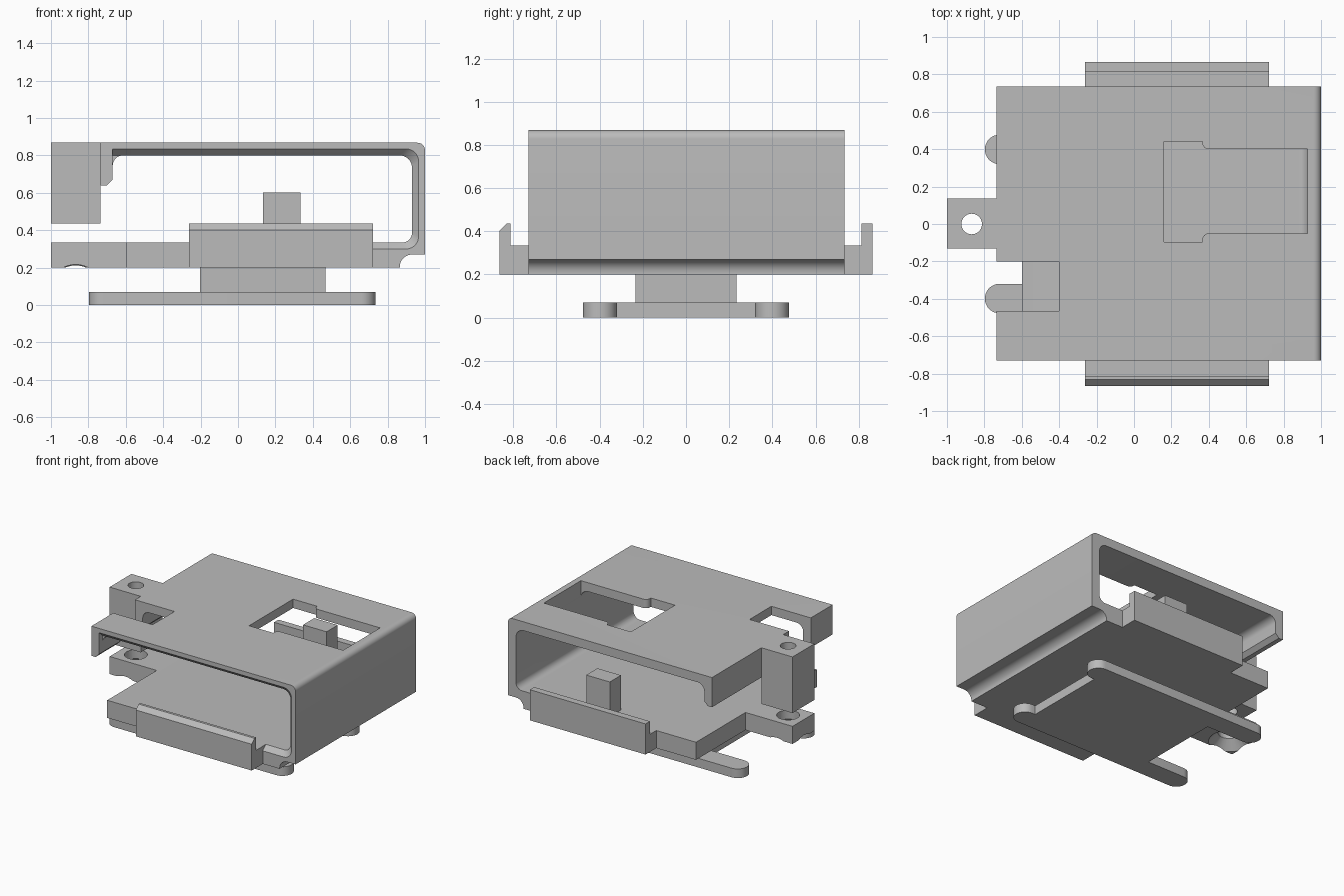
import bpy, bmesh, math
from mathutils import Vector

if "Cube" in bpy.data.objects:
    bpy.data.objects.remove(bpy.data.objects["Cube"])

grey = bpy.data.materials.new("plain_grey")
grey.use_nodes = True
grey.diffuse_color = (0.5, 0.5, 0.5, 1)
grey.node_tree.nodes["Principled BSDF"].inputs["Base Color"].default_value = (0.5, 0.5, 0.5, 1)


def rounded(corners, steps=8):
    """Turn corners (u, v[, radius]) into an outline with arcs."""
    out = []
    n = len(corners)
    for i, c in enumerate(corners):
        p = Vector(c[:2])
        if len(c) < 3:
            out.append(p)
            continue
        a = (Vector(corners[i - 1][:2]) - p).normalized()
        b = (Vector(corners[(i + 1) % n][:2]) - p).normalized()
        half = a.angle(b) / 2
        centre = p + (a + b).normalized() * c[2] / math.sin(half)
        start = p + a * c[2] / math.tan(half) - centre
        end = p + b * c[2] / math.tan(half) - centre
        sweep = start.angle_signed(end)
        for k in range(steps + 1):
            t = -sweep * k / steps
            out.append(centre + Vector((start.x * math.cos(t) - start.y * math.sin(t),
                                        start.x * math.sin(t) + start.y * math.cos(t))))
    return out


def loft(name, first, second, axis, lo, hi):
    """Join two matching outlines lying across an axis."""
    place = {"x": lambda p, d: (d, p[0], p[1]),
             "y": lambda p, d: (p[0], d, p[1]),
             "z": lambda p, d: (p[0], p[1], d)}[axis]
    bm = bmesh.new()
    a = [bm.verts.new(place(p, lo)) for p in first]
    b = [bm.verts.new(place(p, hi)) for p in second]
    bm.faces.new(a)
    bm.faces.new(b[::-1])
    for i in range(len(a)):
        j = (i + 1) % len(a)
        bm.faces.new((a[i], b[i], b[j], a[j]))
    bmesh.ops.recalc_face_normals(bm, faces=bm.faces)
    mesh = bpy.data.meshes.new(name)
    bm.to_mesh(mesh)
    bm.free()
    mesh.materials.append(grey)
    ob = bpy.data.objects.new(name, mesh)
    bpy.context.collection.objects.link(ob)
    return ob


def prism(name, corners, axis, lo, hi):
    outline = rounded(corners)
    return loft(name, outline, outline, axis, lo, hi)


def box(name, x0, x1, y0, y1, z0, z1):
    return prism(name, [(x0, y0), (x1, y0), (x1, y1), (x0, y1)], "z", z0, z1)


def cone(name, x, y, r0, r1, z0, z1, n=40):
    ring = [Vector((math.cos(k * math.tau / n), math.sin(k * math.tau / n))) for k in range(n)]
    c = Vector((x, y))
    return loft(name, [c + r0 * p for p in ring], [c + r1 * p for p in ring], "z", z0, z1)


def select(ob):
    bpy.ops.object.select_all(action="DESELECT")
    ob.select_set(True)
    bpy.context.view_layer.objects.active = ob


def combine(ob, other, operation="DIFFERENCE"):
    mod = ob.modifiers.new("combine", "BOOLEAN")
    mod.object, mod.operation, mod.solver = other, operation, "EXACT"
    select(ob)
    bpy.ops.object.modifier_apply(modifier=mod.name)
    bpy.data.objects.remove(other)


# Wrapped shell: floor, right wall, roof and hanging lip in one profile
shell = prism("shell", [
    (-.735, .64), (-.735, .868), (1, .868, .04), (1, .27), (.865, .27, .065), (.865, .2),
    (-.6, .2), (-.6, .335), (.93, .335, .05), (.93, .8, .065), (-.67, .8, .055),
    (-.67, .67), (-.7, .64)], "y", -.73, .735)

# Stepped roof window
combine(shell, prism("window_cutter", [
    (.16, -.095), (.365, -.095), (.365, -.05, .035), (.928, -.05), (.928, .4),
    (.365, .4, .035), (.365, .44), (.16, .44)], "z", .6, 1))
# Notch through the roof edge and lip
combine(shell, box("notch_cutter", -.8, -.4, -.465, -.2, .5, 1))


# Flared front rim of the opening
def rim(x, top, low, r):
    return rounded([(-.67, .6), (-.67, top), (x, top, r), (x, low, r), (.72, low), (.72, .6)])


combine(shell, loft("rim_cutter", rim(.966, .836, .299, .066), rim(.929, .799, .336, .06),
                    "y", -.731, -.69))

# Screw tabs on the left edge
upper_tab = box("upper_tab", -1, -.735, -.13, .135, .437, .868)
combine(upper_tab, cone("hole_cutter", -.868, 0, .055, .055, .3, 1))
lower_tab = box("lower_tab", -1, -.6, -.13, .135, .2, .335)
combine(lower_tab, cone("hole_cutter", -.868, 0, .08, .08, .1, .5))
combine(lower_tab, cone("countersink_cutter", -.868, 0, .157, .07, .19, .277))

# Clip rails along the front and back of the floor
front_clip = prism("front_clip", [
    (-.73, .2), (-.865, .2), (-.865, .402), (-.832, .435), (-.812, .435),
    (-.812, .335), (-.73, .335)], "x", -.262, .722)
back_clip = prism("back_clip", [
    (.735, .2), (.865, .2), (.865, .435), (.812, .435), (.812, .335), (.735, .335)],
    "x", -.262, .722)

# Stop post at the back of the floor
box("stop_post", .133, .333, .6, .735, .335, .602)

# Neck and foot plate with four round-ended prongs
box("neck", -.203, .467, -.235, .235, .07, .2)
r = .077
foot_plate = prism("foot_plate", [
    (-.797, -.477, r), (.735, -.477, r), (.735, -.32, r), (.63, -.32), (.63, .32),
    (.735, .32, r), (.735, .477, r), (-.797, .477, r), (-.797, .32, r), (-.4, .32),
    (-.4, -.32), (-.797, -.32, r)], "z", 0, .07)

# Smooth the curved parts, keeping edges crisp
for ob in (shell, upper_tab, lower_tab, foot_plate):
    select(ob)
    bpy.ops.object.shade_smooth_by_angle(angle=math.radians(30))
